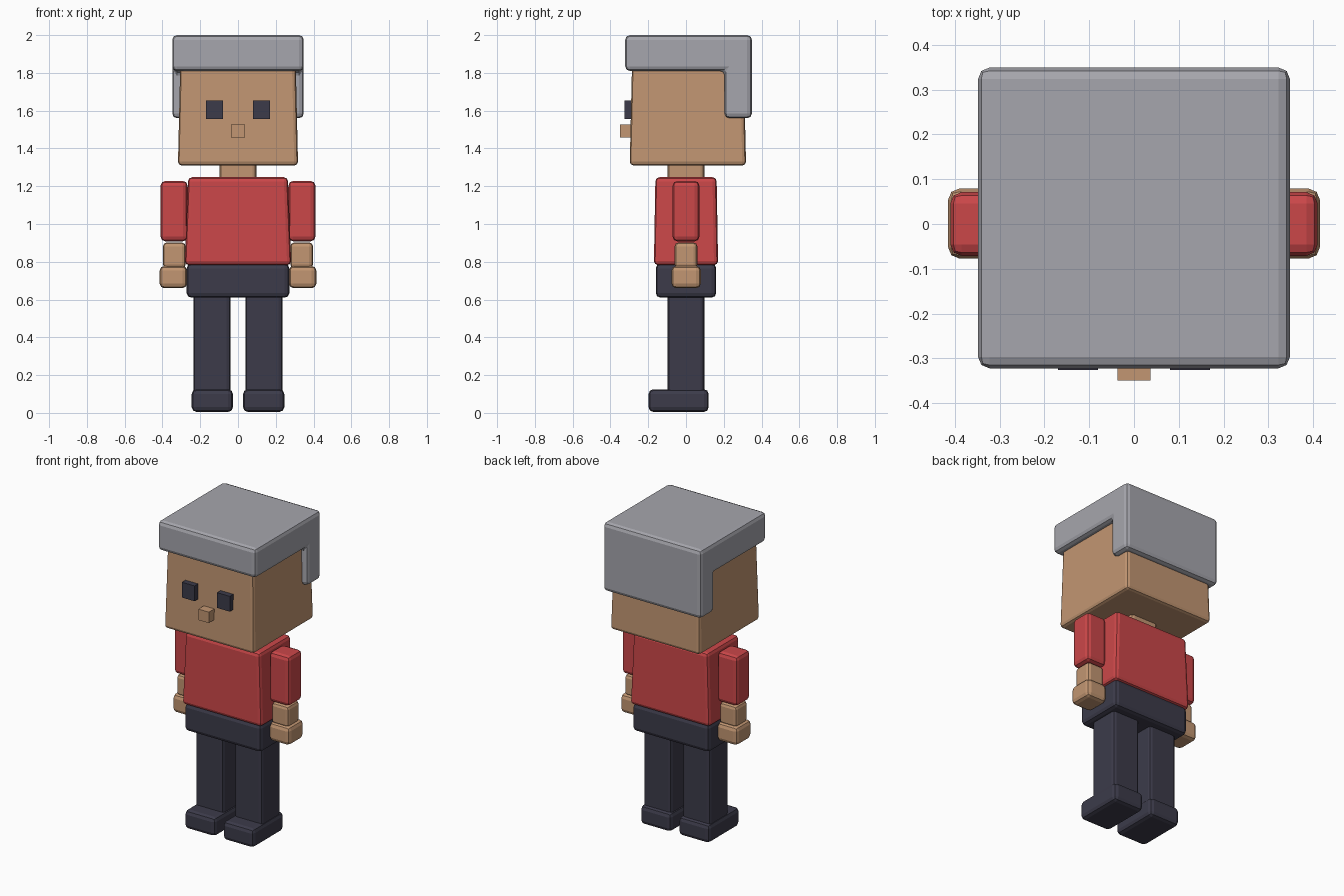
import bpy, bmesh

if "Cube" in bpy.data.objects:
    bpy.data.objects.remove(bpy.data.objects["Cube"])


def material(name, rgb):
    """Flat material from sRGB 0-255 values."""
    m = bpy.data.materials.new(name)
    lin = [((c / 255 + 0.055) / 1.055) ** 2.4 for c in rgb]
    m.diffuse_color = (*lin, 1)
    m.use_nodes = True
    m.node_tree.nodes["Principled BSDF"].inputs["Base Color"].default_value = m.diffuse_color
    return m


RED = material("red cloth", (203, 71, 73))
SKIN = material("skin", (194, 150, 114))
GREY = material("grey hair", (166, 166, 173))
NAVY = material("dark navy", (60, 59, 74))


def finish(name, bm, mat, bevel):
    bmesh.ops.recalc_face_normals(bm, faces=bm.faces)
    if bevel:
        bmesh.ops.bevel(bm, geom=list(bm.edges), offset=bevel, segments=2,
                        profile=0.5, affect='EDGES', clamp_overlap=True)
    me = bpy.data.meshes.new(name)
    bm.to_mesh(me)
    bm.free()
    me.materials.append(mat)
    ob = bpy.data.objects.new(name, me)
    bpy.context.collection.objects.link(ob)
    return ob


def box(name, x, y, z, mat, bevel=0.02, taper=(0, 0)):
    """Box from (min, max) ranges; taper narrows the top on each side."""
    bm = bmesh.new()
    bmesh.ops.create_cube(bm, size=1)
    for v in bm.verts:
        top = v.co.z > 0
        sx, sy = (1 if v.co.x > 0 else -1), (1 if v.co.y > 0 else -1)
        v.co = (x[sx > 0] - top * sx * taper[0],
                y[sy > 0] - top * sy * taper[1], z[top])
    return finish(name, bm, mat, bevel)


def pair(name, x, y, z, mat, bevel=0.02):
    """Matching boxes on both sides of the body."""
    box("right_" + name, (-x[1], -x[0]), y, z, mat, bevel)
    box("left_" + name, x, y, z, mat, bevel)


# Hair: L-shaped side profile with a flap down the back
bm = bmesh.new()
profile = [(-0.322, 2.0), (-0.322, 1.81), (0.205, 1.81),
           (0.205, 1.56), (0.349, 1.56), (0.349, 2.0)]
face = bm.faces.new([bm.verts.new((-0.348, y, z)) for y, z in profile])
ext = bmesh.ops.extrude_face_region(bm, geom=[face])
for v in ext["geom"]:
    if isinstance(v, bmesh.types.BMVert):
        v.co.x = 0.348
finish("hair", bm, GREY, 0.025)

# Head and face
box("head", (-0.318, 0.318), (-0.298, 0.318), (1.31, 1.92), SKIN, 0.02, (0.014, 0.014))
pair("eye", (0.08, 0.17), (-0.326, -0.28), (1.557, 1.655), NAVY, 0)
box("nose", (-0.037, 0.037), (-0.349, -0.28), (1.457, 1.527), SKIN, 0)

# Torso
box("neck", (-0.097, 0.097), (-0.097, 0.097), (1.22, 1.33), SKIN)
box("shirt", (-0.282, 0.282), (-0.17, 0.17), (0.782, 1.248), RED, 0.022, (0.018, 0.008))
box("hips", (-0.272, 0.272), (-0.16, 0.16), (0.61, 0.79), NAVY, 0.025)

# Arms
pair("sleeve", (0.267, 0.41), (-0.071, 0.071), (0.908, 1.228), RED, 0.025)
pair("forearm", (0.277, 0.397), (-0.06, 0.06), (0.765, 0.902), SKIN)
pair("hand", (0.27, 0.415), (-0.077, 0.079), (0.66, 0.778), SKIN, 0.025)

# Legs
pair("leg", (0.04, 0.235), (-0.097, 0.097), (0.1, 0.63), NAVY)
pair("foot", (0.027, 0.245), (-0.198, 0.12), (0.005, 0.125), NAVY, 0.025)
